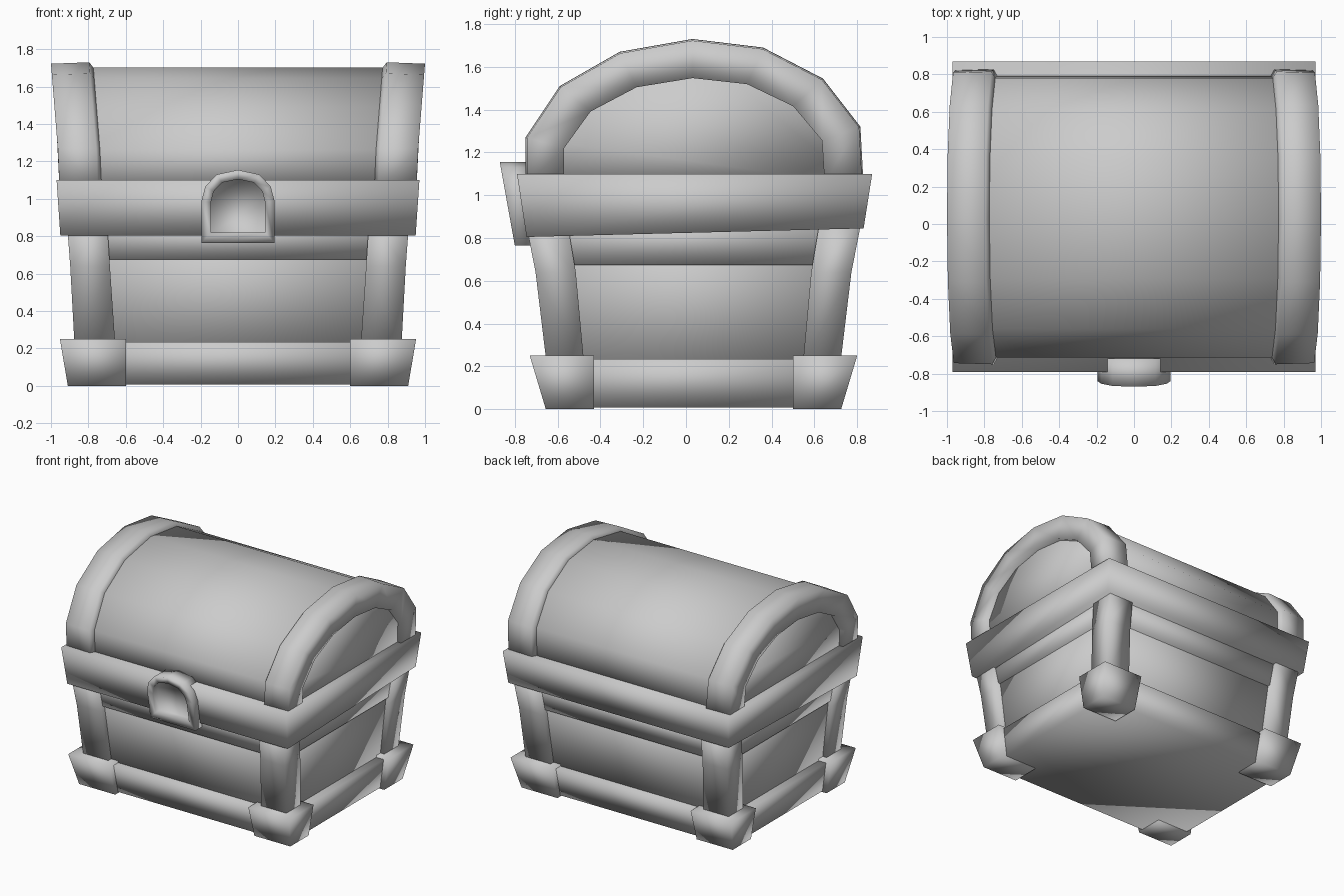
import bpy, bmesh, math

if "Cube" in bpy.data.objects:
    bpy.data.objects.remove(bpy.data.objects["Cube"])

CY = 0.035          # depth centre of the chest body


def skin(name, loops, mirror=(False, False)):
    """Bridge successive closed loops of points, cap both ends, shade smooth."""
    bm = bmesh.new()
    rings = [[bm.verts.new(p) for p in loop] for loop in loops]
    n = len(rings[0])
    for a, b in zip(rings, rings[1:]):
        for i in range(n):
            j = (i + 1) % n
            bm.faces.new((a[i], a[j], b[j], b[i]))
    bm.faces.new(rings[0])
    bm.faces.new(rings[-1])
    bmesh.ops.recalc_face_normals(bm, faces=bm.faces)
    for f in bm.faces:
        f.smooth = True
    me = bpy.data.meshes.new(name)
    bm.to_mesh(me)
    bm.free()
    ob = bpy.data.objects.new(name, me)
    ob.location.y = CY
    bpy.context.collection.objects.link(ob)
    if any(mirror):
        m = ob.modifiers.new("Mirror", 'MIRROR')
        m.use_axis = (mirror[0], mirror[1], False)
    return ob


def rect(x0, x1, y0, y1, zf, zb=None):
    """Horizontal rectangle; zf and zb are the heights at y0 and y1."""
    zb = zf if zb is None else zb
    return [(x0, y0, zf), (x1, y0, zf), (x1, y1, zb), (x0, y1, zb)]


def box(hx, hy, z):
    return rect(-hx, hx, -hy, hy, z)


# Lower body: flared base, shallow recessed panels, trim strip under the rim
skin("base_plinth", [box(.875, .655, .008), box(.905, .71, .235)])
skin("body_panels", [box(.835, .64, .1), box(.875, .72, .9)])
skin("upper_trim", [box(.88, .718, .675), box(.895, .755, .88)])

# Four corner feet and four corner posts
BOTH = (True, True)
skin("corner_feet", [rect(.60, .91, .465, .69, 0),
                     rect(.60, .952, .465, .765, .25)], BOTH)
skin("corner_posts", [rect(.655, .873, .51, .685, .2),
                      rect(.685, .897, .55, .738, .64),
                      rect(.70, .915, .59, .785, .88)], BOTH)

# Rim band, its underside rising slightly to the back
skin("rim_band", [rect(-.95, .95, -.78, .795, .805, .845),
                  rect(-.97, .97, -.825, .835, 1.1)])

# Lid: one arch profile (y, z) shared by the barrel and the end ribs
ARCH = [(-.785, 1.05), (-.785, 1.27), (-.625, 1.51), (-.345, 1.67), (-.005, 1.73),
        (.325, 1.69), (.605, 1.545), (.78, 1.32), (.795, 1.05)]


def arch_point(p, x, sy, sz):
    """Scale the arch about its foot and lean it outward with height."""
    y, z = p[0] * sy, 1.1 + (p[1] - 1.1) * sz
    return (x + math.copysign((z - 1.1) * .08, x), y, z)


skin("lid_barrel", [[arch_point(p, x, .955, .955) for p in ARCH] for x in (-.915, .915)])

RIB = [(.725, .77, .71), (.725, .955, .955), (.745, 1, 1), (.95, .992, .988), (.95, .77, .71)]
skin("lid_ribs", [[arch_point(p, *s) for s in RIB] for p in ARCH], (True, False))

# Latch: arched plate leaning outward, rounded rim and recessed face
HALF = [(.195, .765), (.195, .99), (.175, 1.065), (.115, 1.13)]
OUTER = HALF + [(0, 1.155)] + [(-x, z) for x, z in reversed(HALF)]
HALF_IN = [(.145, .82), (.145, .98), (.13, 1.04), (.085, 1.087)]
INNER = HALF_IN + [(0, 1.105)] + [(-x, z) for x, z in reversed(HALF_IN)]


def front(points, depth=0.0):
    return [(x, -.835 - (z - .765) * .18 + depth, z) for x, z in points]


skin("latch", [[(x, -.755, z) for x, z in OUTER],
               front(OUTER), front(INNER), front(INNER, .06)])
